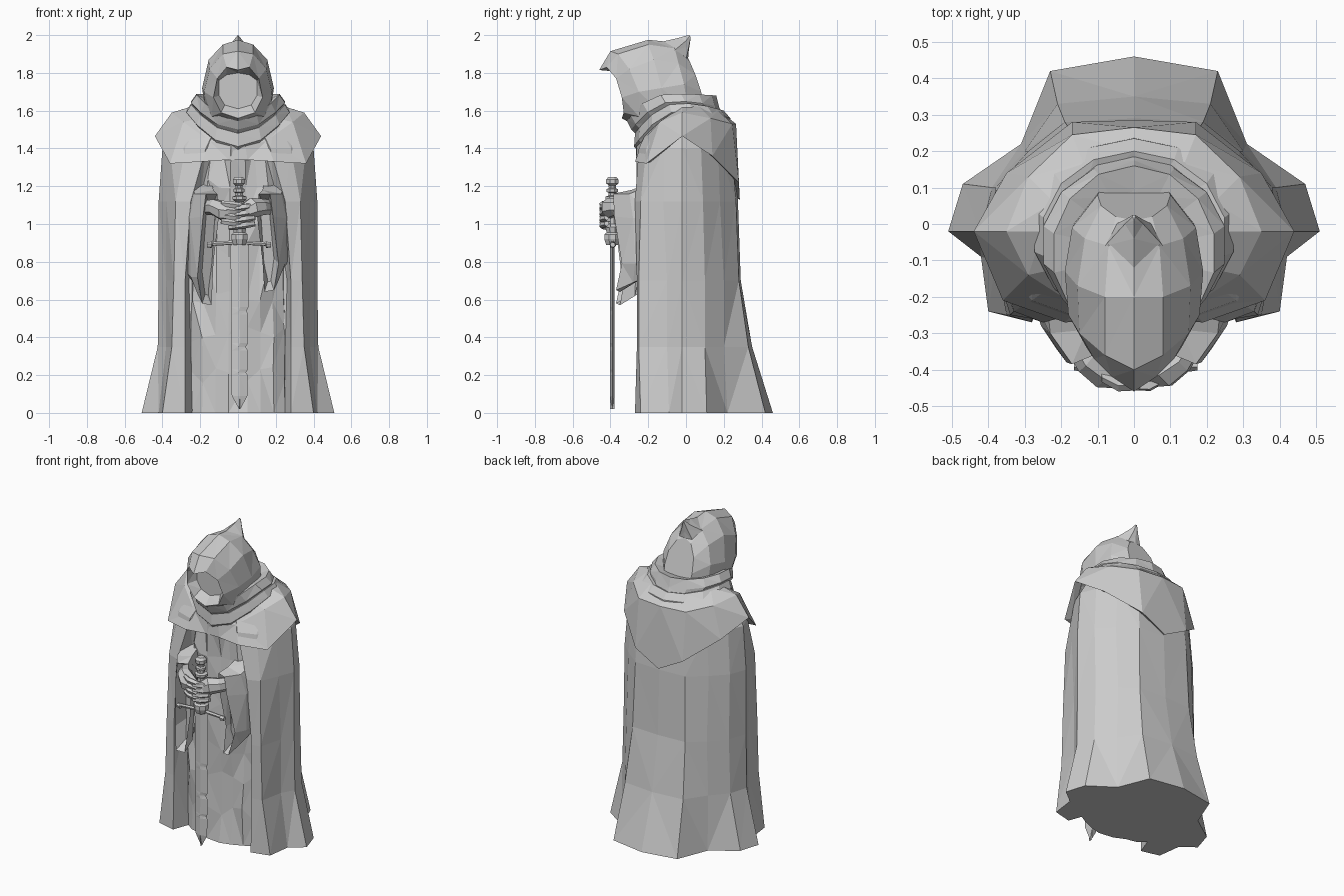
import bpy, bmesh, math, random
from mathutils import Vector

random.seed(4)


def loft(name, rings, caps=(False, False)):
    """Skin closed rings of equal point count into a flat-shaded mesh."""
    bm = bmesh.new()
    vs = [[bm.verts.new(p) for p in r] for r in rings]
    n = len(vs[0])
    for a, b in zip(vs, vs[1:]):
        for i in range(n):
            j = (i + 1) % n
            bm.faces.new((a[i], a[j], b[j], b[i]))
    if caps[0]:
        bm.faces.new(vs[0])
    if caps[1]:
        bm.faces.new(vs[-1])
    bmesh.ops.triangulate(bm, faces=[f for f in bm.faces if len(f.verts) == 4])
    bmesh.ops.recalc_face_normals(bm, faces=bm.faces)
    me = bpy.data.meshes.new(name)
    bm.to_mesh(me)
    bm.free()
    ob = bpy.data.objects.new(name, me)
    bpy.context.collection.objects.link(ob)
    return ob


def full(half):
    """Complete a half ring by mirroring it in x."""
    return half + [(-x, y, z) for x, y, z in reversed(half) if x > 0.001]


def oval(rx, yb, yf, zb, zs, zf, n=14):
    """Neck ring with separate back, side and front heights."""
    pts = []
    for i in range(n):
        a = 2 * math.pi * i / n
        c = math.cos(a)
        y = (yb + yf) / 2 + c * (yb - yf) / 2
        pts.append((rx * math.sin(a), y, zs + ((zb if c > 0 else zf) - zs) * c * c))
    return pts


def turned(name, x, y, profile, n=8):
    """Upright lathe from (radius, z) pairs."""
    return loft(name, [[(x + r * math.cos(2 * math.pi * (i + .5) / n),
                         y + r * math.sin(2 * math.pi * (i + .5) / n), z)
                        for i in range(n)] for r, z in profile], (True, True))


def bar(name, path, n=6):
    """Tube through (x, y, z, radius) points."""
    rings = []
    d = (Vector(path[-1][:3]) - Vector(path[0][:3])).normalized()
    u = d.cross(Vector((0.1, 0.2, 1))).normalized()
    v = d.cross(u)
    for x, y, z, r in path:
        rings.append([Vector((x, y, z)) + r * (math.cos(2 * math.pi * i / n) * u +
                      math.sin(2 * math.pi * i / n) * v) for i in range(n)])
    return loft(name, rings, (True, True))


# Long pleated cloak, back centre to front edge
cloak = [
    (0.0, [(0, .46), (.23, .42), (.31, .22), (.47, .11), (.51, -.02), (.42, -.09), (.40, -.24), (.28, -.27), (.24, -.16)]),
    (.35, [(0, .35), (.21, .33), (.30, .20), (.39, .10), (.425, -.02), (.38, -.10), (.35, -.25), (.28, -.26), (.25, -.16)]),
    (.70, [(0, .29), (.19, .28), (.29, .20), (.38, .10), (.42, -.02), (.38, -.10), (.34, -.25), (.28, -.26), (.26, -.16)]),
    (1.12, [(0, .275), (.18, .265), (.29, .18), (.38, .09), (.42, -.02), (.38, -.12), (.33, -.24), (.25, -.27), (.20, -.18)]),
    (1.40, [(0, .25), (.17, .24), (.27, .17), (.36, .08), (.40, -.02), (.36, -.12), (.28, -.21), (.17, -.25), (.10, -.20)]),
    (1.55, [(0, .20), (.13, .19), (.22, .14), (.29, .07), (.31, -.02), (.28, -.10), (.20, -.15), (.10, -.18), (.04, -.17)]),
]
loft("cloak", [full([(x, y, z) for x, y in o]) for z, o in cloak], (True, True))

# Inner robe with slightly irregular folds
robe = []
for z, s in [(0, 1), (.2, .98), (.42, 1), (.62, .96), (.85, .95), (1.05, .9), (1.2, .84), (1.42, .72)]:
    half = [(.27 * s, -.06, z), (.25 * s, -.17, z), (.19 * s, -.215, z), (.12 * s, -.235, z), (.05 * s, -.25, z)]
    robe.append([(x, y + random.uniform(-.018, .018), z + (random.uniform(-.05, .05) if 0 < z < 1.4 else 0))
                 for x, y, z in full(half)])
loft("inner_robe", robe, (True, True))

# Shoulder cape, pointed at the back
cape_top = [(0, .20, 1.58), (.14, .17, 1.60), (.22, .06, 1.63), (.25, -.02, 1.62), (.20, -.12, 1.56), (.10, -.20, 1.48), (.03, -.21, 1.44)]
cape_mid = [(0, .265, 1.53), (.17, .245, 1.53), (.29, .13, 1.56), (.35, -.02, 1.59), (.29, -.14, 1.54), (.15, -.23, 1.44), (.04, -.26, 1.41)]
cape_low = [(0, .285, 1.13), (.17, .28, 1.22), (.35, .14, 1.36), (.44, -.02, 1.465), (.36, -.21, 1.32), (.19, -.27, 1.33), (.05, -.265, 1.34)]
cape_in = [(x * .88, y * .88, z + .01) for x, y, z in cape_low]
loft("shoulder_cape", [full(r) for r in (cape_top, cape_mid, cape_low, cape_in)])

# Two folded scarf rolls at the neck
loft("lower_collar", [oval(*r) for r in [
    (.24, .24, -.24, 1.51, 1.55, 1.37), (.28, .235, -.275, 1.56, 1.60, 1.41),
    (.255, .20, -.27, 1.60, 1.64, 1.48), (.18, .15, -.22, 1.58, 1.62, 1.50)]])
loft("upper_collar", [oval(*r) for r in [
    (.22, .19, -.24, 1.58, 1.60, 1.45), (.255, .175, -.29, 1.62, 1.65, 1.50),
    (.225, .16, -.32, 1.68, 1.69, 1.56), (.15, .09, -.25, 1.66, 1.66, 1.57)]], (False, True))

# Hood from the shaded face outward over the rim and to the back
hood = [
    [(0, -.29, 1.80), (.06, -.29, 1.79), (.10, -.28, 1.76), (.10, -.28, 1.68), (.07, -.28, 1.63), (0, -.29, 1.61)],
    [(0, -.46, 1.815), (.06, -.42, 1.83), (.11, -.37, 1.77), (.13, -.34, 1.67), (.09, -.33, 1.59), (0, -.34, 1.56)],
    [(0, -.40, 1.915), (.08, -.36, 1.90), (.15, -.30, 1.82), (.18, -.25, 1.70), (.14, -.25, 1.57), (0, -.27, 1.52)],
    [(0, -.20, 1.975), (.08, -.20, 1.95), (.155, -.17, 1.87), (.19, -.13, 1.72), (.17, -.12, 1.58), (0, -.12, 1.50)],
    [(0, -.05, 1.96), (.07, -.06, 1.93), (.135, -.04, 1.85), (.17, -.01, 1.74), (.16, .01, 1.60), (0, .02, 1.50)],
    [(0, .01, 1.88), (.05, .02, 1.86), (.09, .05, 1.79), (.10, .08, 1.70), (.09, .10, 1.62), (0, .10, 1.56)],
]
loft("hood", [full(r) for r in hood], (True, True))
loft("hood_point", [full([(0, -.15, 1.96), (.08, -.06, 1.92), (.05, .0, 1.87), (0, .01, 1.86)]),
                    full([(0, -.04, 1.985), (.025, .0, 1.97), (.02, .015, 1.94), (0, .015, 1.92)]),
                    full([(0, .01, 2.0), (.004, .02, 1.997), (.003, .025, 1.99), (0, .025, 1.985)])], (True, True))

# Wide hanging sleeves; the one on +x hangs a little higher
sleeve_back = [(.14, -.18, 1.22), (.24, -.20, 1.20), (.29, -.18, 1.05), (.27, -.18, .74), (.22, -.18, .66), (.17, -.18, .66), (.15, -.18, .8), (.13, -.18, 1.05)]
sleeve_mid = [(.13, -.29, 1.18), (.23, -.30, 1.16), (.255, -.28, 1.03), (.25, -.27, .72), (.21, -.28, .62), (.16, -.27, .62), (.14, -.25, .8), (.12, -.28, 1.05)]
sleeve_rim = [(.11, -.36, 1.16), (.17, -.385, 1.16), (.185, -.38, 1.04), (.215, -.34, .72), (.19, -.37, .58), (.14, -.35, .57), (.13, -.31, .8), (.10, -.34, 1.05)]
sleeve_in = [(.148 + (x - .15) * .65, y + .08, .9 + (z - .9) * .85) for x, y, z in sleeve_rim]
for side, label, lift in ((-1, "left", 0), (1, "right", .07)):
    loft(label + "_sleeve", [[(side * x, y, z + (lift if z < .75 else 0)) for x, y, z in r]
                             for r in (sleeve_back, sleeve_mid, sleeve_rim, sleeve_in)], (False, True))
    # Wrist, palm and curled fingers
    bar(label + "_hand", [(side * .17, -.30, 1.09, .04), (side * .125, -.37, 1.09, .045),
                          (side * .07, -.405, 1.075 + side * .01, .055), (side * .02, -.42, 1.06, .04)], 7)
    for k in range(4):
        z = 1.11 - k * .032 - (.012 if side > 0 else 0)
        bar(label + "_finger", [(side * .09, -.42, z, .014), (side * .045, -.442, z - .006, .018),
                                (-side * .01, -.44, z - .014, .017), (-side * .05, -.41, z - .022, .013)], 5)

# Sword: chipped blade, guard, grip and pommel
blade = [(.02, .006, .012), (.09, -.033, .05), (.2, -.035, .052), (.215, -.035, .042), (.23, -.035, .052),
         (.33, -.035, .053), (.35, -.035, .04), (.37, -.035, .054), (.52, -.036, .054), (.54, -.036, .045),
         (.56, -.036, .055), (.9, -.04, .058)]
loft("sword_blade", [[(a, -.39, z), ((a + b) / 2, -.402, z), (b, -.39, z), ((a + b) / 2, -.378, z)]
                     for z, a, b in blade], (True, True))
bar("sword_guard", [(-.165, -.388, .89, .014), (-.14, -.388, .89, .018), (-.135, -.388, .895, .011),
                    (-.05, -.388, .90, .012), (.05, -.388, .90, .012), (.145, -.388, .895, .011),
                    (.15, -.388, .89, .018), (.175, -.388, .89, .014)])
turned("sword_grip", .008, -.39, [(.035, .89), (.046, .92), (.046, .945), (.033, .955), (.04, .985), (.026, 1.0),
                                  (.026, 1.12), (.04, 1.13), (.04, 1.145), (.024, 1.15)])
turned("sword_pommel", .005, -.39, [(.022, 1.14), (.022, 1.165), (.032, 1.17), (.032, 1.185), (.02, 1.19),
                                    (.022, 1.205), (.035, 1.215), (.035, 1.235), (.022, 1.25)])
